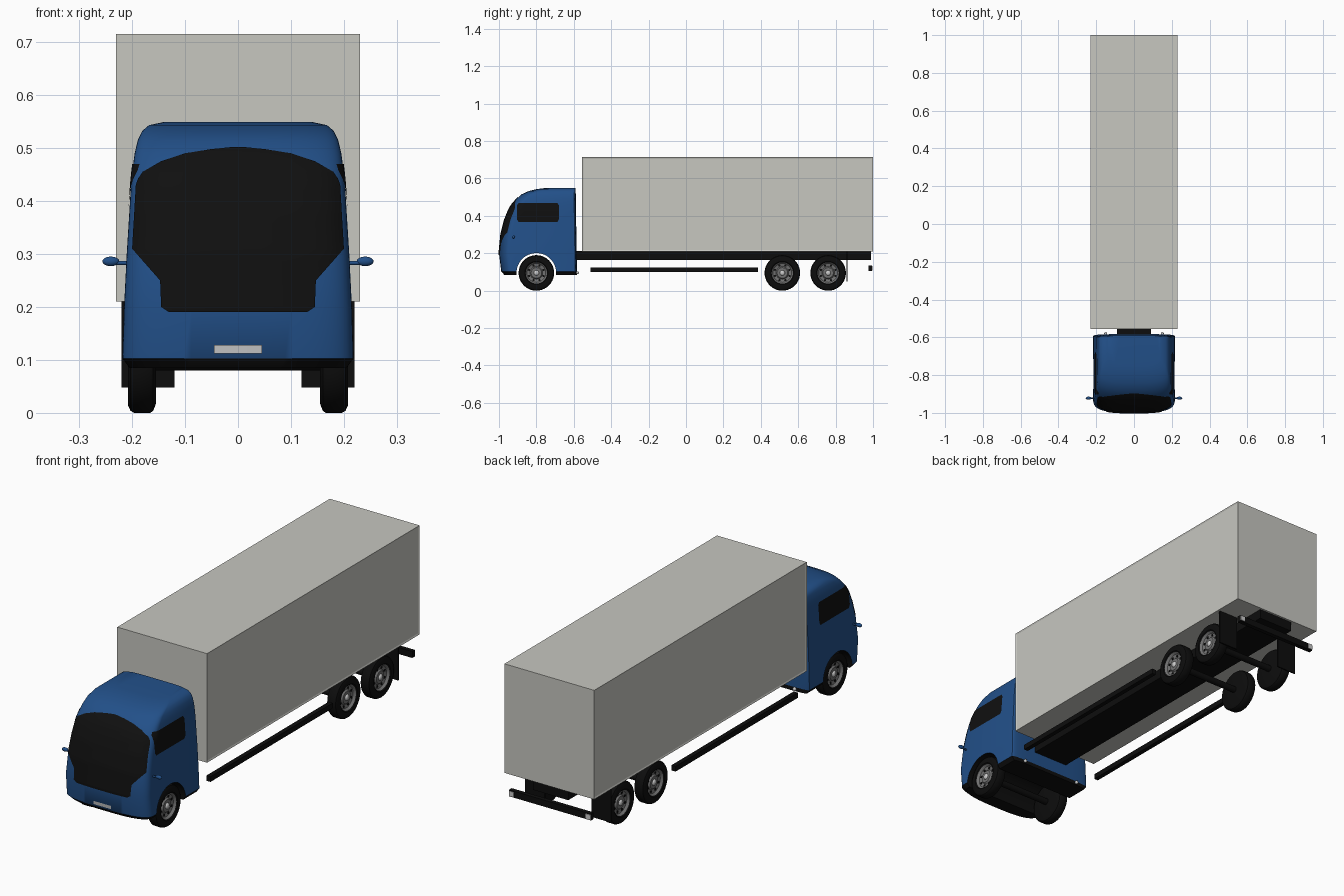
import bpy, bmesh, math
from mathutils import Vector, Matrix

if "Cube" in bpy.data.objects:
    bpy.data.objects.remove(bpy.data.objects["Cube"], do_unlink=True)


def material(name, r, g, b):
    m = bpy.data.materials.new(name)
    m.use_nodes = True
    m.diffuse_color = (r, g, b, 1)
    m.node_tree.nodes["Principled BSDF"].inputs["Base Color"].default_value = (r, g, b, 1)
    return m


BLUE = material("cab blue", 0.016, 0.08, 0.25)
BLACK = material("trim black", 0.004, 0.004, 0.004)
GLASS = material("dark glass", 0.005, 0.005, 0.005)
GREY = material("cargo grey", 0.57, 0.57, 0.53)
RIM = material("rim grey", 0.17, 0.17, 0.17)
LIGHT = material("light grey", 0.6, 0.6, 0.6)


def finish(bm, name, mats, angle=None):
    me = bpy.data.meshes.new(name)
    bm.to_mesh(me)
    bm.free()
    for m in mats:
        me.materials.append(m)
    ob = bpy.data.objects.new(name, me)
    bpy.context.collection.objects.link(ob)
    if angle:
        smooth(ob, angle)
    return ob


def smooth(ob, angle):
    bpy.ops.object.select_all(action='DESELECT')
    bpy.context.view_layer.objects.active = ob
    ob.select_set(True)
    bpy.ops.object.shade_smooth_by_angle(angle=math.radians(angle))


def box(name, x, y, z, mat):
    bm = bmesh.new()
    bmesh.ops.create_cube(bm, size=1)
    for v in bm.verts:
        v.co = [a + (b - a) * (c + 0.5) for (a, b), c in zip((x, y, z), v.co)]
    return finish(bm, name, [mat])


def cylinder_x(name, centre, radius, depth, mats, index=0, segs=32):
    bm = bmesh.new()
    place = Matrix.Translation(centre) @ Matrix.Rotation(math.pi / 2, 4, 'Y')
    bmesh.ops.create_cone(bm, cap_ends=True, segments=segs, radius1=radius,
                          radius2=radius, depth=depth, matrix=place)
    for f in bm.faces:
        f.material_index = index
    return finish(bm, name, mats, 40)


def ball(name, centre, size, mat):
    bm = bmesh.new()
    place = Matrix.Translation(centre) @ Matrix.Diagonal((*size, 1))
    bmesh.ops.create_uvsphere(bm, u_segments=16, v_segments=10, radius=1, matrix=place)
    return finish(bm, name, [mat], 60)


def lookup(table, z, col):
    """Linear interpolation of one column of a height table."""
    for a, b in zip(table, table[1:]):
        if z <= b[0]:
            k = max(0, (z - a[0]) / (b[0] - a[0]))
            return a[col] + (b[col] - a[col]) * k
    return table[-1][col]


# Cab cross-sections: height, half width, front y
CAB = [(.085, .205, -.972), (.103, .218, -.988), (.2, .215, -1), (.3, .21, -.99),
       (.38, .205, -.97), (.43, .202, -.95), (.46, .199, -.933), (.49, .195, -.907),
       (.515, .189, -.88), (.532, .181, -.842), (.543, .168, -.8), (.549, .14, -.75)]
NOSE, POWER = 0.07, 3


def cab_front(x, z):
    t = min(1, abs(x) / lookup(CAB, z, 1))
    return lookup(CAB, z, 2) + NOSE * (1 - (1 - t ** POWER) ** (1 / POWER))


def cab_side(y, z):
    u = min(1, max(0, (y - lookup(CAB, z, 2)) / NOSE))
    return lookup(CAB, z, 1) * (1 - (1 - u) ** POWER) ** (1 / POWER)


def cab_ring(z, w, front):
    back = -0.583 - 0.015 * (z - 0.09)
    pts = []
    for n, depth, edge, sign, steps in ((POWER, NOSE, front, 1, 48), (4, 0.015, back, -1, 24)):
        for i in range(steps):
            a = sign * (-math.pi / 2 + math.pi * i / steps)
            s, c = math.sin(a), max(0, math.cos(a))
            x = math.copysign(w * abs(s) ** (2 / n), s)
            pts.append((x, edge + sign * depth * (1 - c ** (2 / n)), z))
    return pts


# Cab shell with a black underside
bm = bmesh.new()
rings = [[bm.verts.new(p) for p in cab_ring(*row)] for row in CAB]
for lo, hi in zip(rings, rings[1:]):
    for i in range(len(lo)):
        j = (i + 1) % len(lo)
        f = bm.faces.new((lo[i], lo[j], hi[j], hi[i]))
        f.material_index = int(lo is rings[0])
bm.faces.new(rings[0]).material_index = 1
bm.faces.new(rings[-1])
bmesh.ops.recalc_face_normals(bm, faces=bm.faces)
cab = finish(bm, "cab", [BLUE, BLACK])

# Wheel arch opening
cutter = cylinder_x("arch_cutter", (0, -.8, .095), .106, .6, [BLUE, BLACK], 1, 48)
cutter.hide_render = True
mod = cab.modifiers.new("arch", 'BOOLEAN')
mod.operation, mod.solver, mod.object = 'DIFFERENCE', 'EXACT', cutter
bpy.context.view_layer.objects.active = cab
bpy.ops.object.modifier_apply(modifier=mod.name)
bpy.data.objects.remove(cutter, do_unlink=True)
smooth(cab, 35)


def sheet(name, rows, outward, mat):
    """Thin surface from rows of points, facing outward."""
    bm = bmesh.new()
    grid = [[bm.verts.new(p) for p in row] for row in rows]
    for lo, hi in zip(grid, grid[1:]):
        for i in range(len(lo) - 1):
            f = bm.faces.new((lo[i], lo[i + 1], hi[i + 1], hi[i]))
            f.normal_update()
            if f.normal.dot(Vector(outward)) < 0:
                f.normal_flip()
    return finish(bm, name, [mat], 40)


# Windscreen: outline half width by height
SCREEN = [(.19, .13), (.2, .145), (.25, .147), (.31, .2), (.43, .197), (.455, .18),
          (.475, .145), (.49, .1), (.498, .05), (.502, .01)]
levels = sorted({r[0] for r in SCREEN} | {.19 + .012 * i for i in range(26)})
rows = []
for z in levels:
    half = min(lookup(SCREEN, z, 1), .955 * lookup(CAB, z, 1))
    xs = [half * (i / 16 - 1) for i in range(33)]
    rows.append([(x, cab_front(x, z) - .003, z) for x in xs])
sheet("windscreen", rows, (0, -1, 0), GLASS)

# Front plate
rows = [[(x * .0075, cab_front(x * .0075, z) - .003, z) for x in range(-6, 7)]
        for z in (.112, .128)]
sheet("front_plate", rows, (0, -1, 0), LIGHT)


def wheel(name, side, y):
    """Lathed tyre and dished rim, with hub and rim holes."""
    profile = [(.155, 0), (.155, .078), (.16, .091), (.166, .095), (.196, .095), (.203, .091),
               (.208, .08), (.208, .062), (.204, .057), (.194, .05), (.19, .034), (.197, .028), (.197, 0)]
    segs = 40
    bm = bmesh.new()
    rings = []
    for x, r in profile:
        angles = [2 * math.pi * i / segs for i in range(segs if r else 1)]
        rings.append([bm.verts.new((side * x, y + r * math.cos(a), .095 + r * math.sin(a)))
                      for a in angles])
    for k, (a, b) in enumerate(zip(rings, rings[1:])):
        for i in range(segs):
            j = (i + 1) % segs
            quad = [a[i % len(a)], a[j % len(a)], b[j % len(b)], b[i % len(b)]]
            f = bm.faces.new(list(dict.fromkeys(quad)))
            f.material_index = int(k >= 8)
    bmesh.ops.recalc_face_normals(bm, faces=bm.faces)
    finish(bm, name, [BLACK, RIM], 35)
    ball(name + "_hub", (side * .197, y, .095), (.008, .014, .014), LIGHT)
    for i in range(8):
        a = 2 * math.pi * (i + .5) / 8
        at = (side * .1905, y + .042 * math.cos(a), .095 + .042 * math.sin(a))
        cylinder_x(name + "_hole", at, .006, .006, [BLACK], 0, 10)


# Paired parts
for side, tag in ((1, "left"), (-1, "right")):
    def span(a, b):
        return sorted((side * a, side * b))

    for y, spot in ((-.8, "front"), (.515, "middle"), (.76, "rear")):
        wheel(f"{tag}_{spot}_wheel", side, y)
    # Side window with rounded corners
    rows = []
    for k in range(9):
        z = .367 + .103 * k / 8
        trim = .008 if k in (0, 8) else 0
        ys = [-.903 + trim + (.223 - 2 * trim) * i / 12 for i in range(13)]
        rows.append([(side * (cab_side(y, z) + .002), y, z) for y in ys])
    sheet(tag + "_window", rows, (side, 0, 0), GLASS)
    # Mirror on a stalk
    cylinder_x(tag + "_mirror_stalk", (side * .214, -.922, .283), .004, .04, [BLUE], 0, 12)
    ball(tag + "_mirror", (side * .24, -.922, .286), (.016, .008, .009), BLUE)
    ball(tag + "_cab_lamp", (side * .15, -.58, .096), (.008, .008, .008), LIGHT)
    box(tag + "_side_guard", span(.195, .216), (-.51, .385), (.1, .124), BLACK)
    box(tag + "_mud_flap", span(.12, .22), (.858, .864), (.048, .21), BLACK)
    box(tag + "_bumper_lamp", span(.185, .209), (.994, .998), (.109, .131), LIGHT)

# Cargo body with framed sides
body = box("cargo_body", (-.23, .23), (-.555, 1), (.21, .715), GREY)
bm = bmesh.new()
bm.from_mesh(body.data)
bm.normal_update()
sides = [f for f in bm.faces if abs(f.normal.x) > .9]
bmesh.ops.inset_individual(bm, faces=sides, thickness=.01, depth=-.003)
bm.to_mesh(body.data)
bm.free()

# Chassis, axles and rear bumper
box("chassis", (-.09, .09), (-.59, .99), (.165, .212), BLACK)
box("rear_bumper", (-.21, .21), (.975, .995), (.105, .135), BLACK)
for y in (-.8, .515, .76):
    cylinder_x("axle", (0, y, .095), .015, .32, [BLACK], 0, 16)
